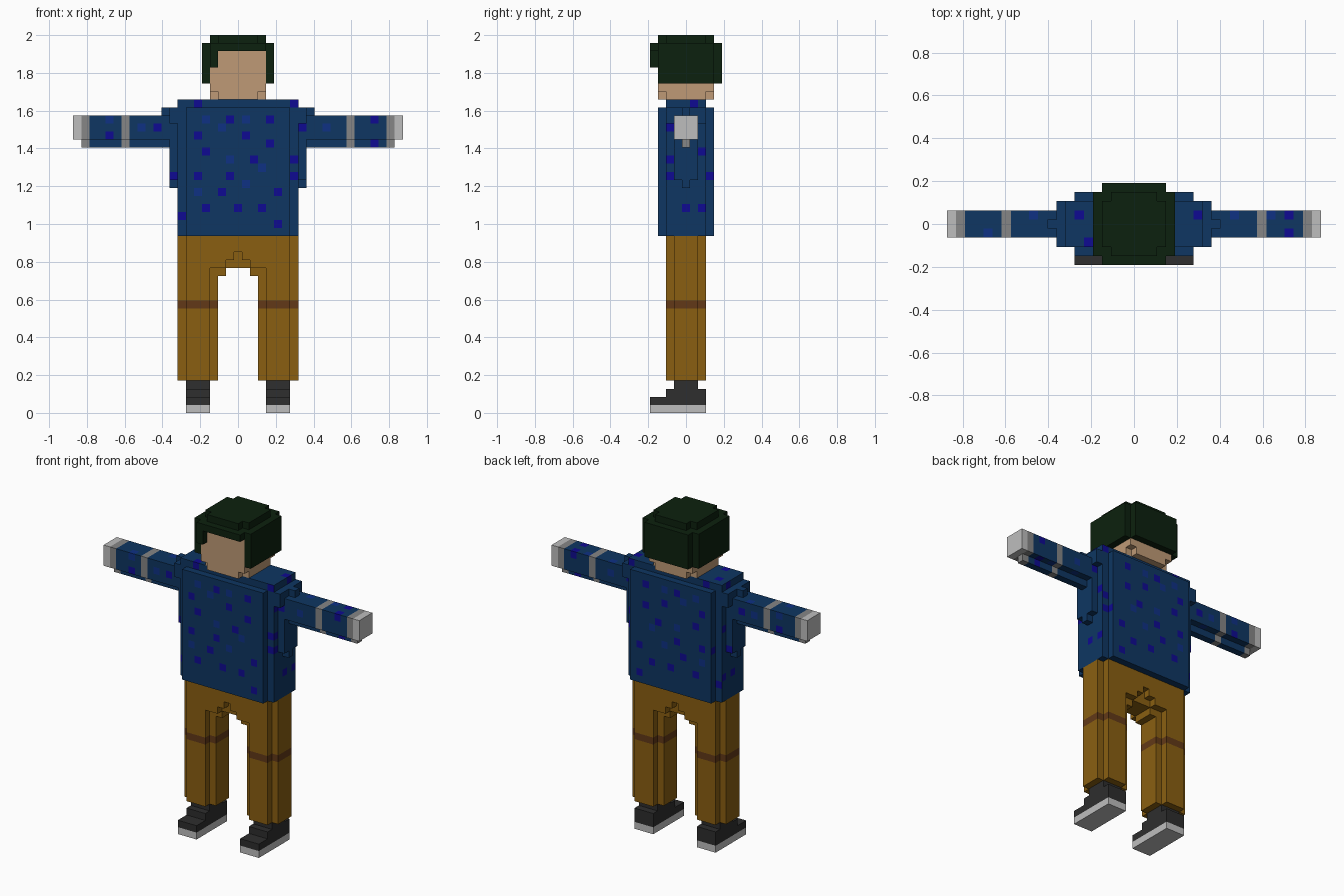
import bpy
import bmesh
from mathutils import Vector

if "Cube" in bpy.data.objects:
    bpy.data.objects.remove(bpy.data.objects["Cube"])

V = 2 / 47  # edge of one block


def lin(c):
    c /= 255
    return c / 12.92 if c <= 0.04045 else ((c + 0.055) / 1.055) ** 2.4


def material(name, r, g, b):
    m = bpy.data.materials.new(name)
    col = (lin(r), lin(g), lin(b), 1)
    m.diffuse_color = col
    m.use_nodes = True
    bsdf = next(n for n in m.node_tree.nodes if n.type == 'BSDF_PRINCIPLED')
    bsdf.inputs["Base Color"].default_value = col
    return m


hair_m = material("dark green hair", 12, 33, 14)
skin_m = material("skin", 191, 154, 118)
shirt_m = material("navy sweater", 14, 54, 98)
spot_m = material("violet spot", 15, 10, 146)
pale_m = material("blue spot", 14, 49, 132)
cuff_m = material("grey cuff", 134, 134, 134)
white_m = material("light grey", 190, 190, 190)
pants_m = material("ochre trousers", 138, 95, 17)
band_m = material("brown band", 98, 57, 23)
shoe_m = material("charcoal shoe", 46, 46, 46)


def box(x0, x1, y0, y1, z0, z1):
    """Block cells, all ends inclusive."""
    return {(x, y, z) for x in range(x0, x1 + 1)
            for y in range(y0, y1 + 1) for z in range(z0, z1 + 1)}


def octagon(x, rx, ry, z0, z1):
    """Upright block column centred on x with its corner cells left out."""
    return box(x - rx, x + rx, 1 - ry, ry - 1, z0, z1) | box(x - rx + 1, x + rx - 1, -ry, ry, z0, z1)


def mirrored(cells):
    return cells | {(-x, y, z) for x, y, z in cells}


def build(name, cells, mats, rule=None):
    """Skin the cells with their exposed faces; rule(cell, normal) picks the slot."""
    bm = bmesh.new()
    verts = {}

    def vert(p):
        if p not in verts:
            verts[p] = bm.verts.new(Vector(((p[0] - .5) * V, (p[1] - .5) * V, p[2] * V)))
        return verts[p]

    for c in sorted(cells):
        for a in range(3):
            for s in (0, 1):
                n = [0, 0, 0]
                n[a] = 2 * s - 1
                if tuple(c[i] + n[i] for i in range(3)) in cells:
                    continue
                ring = []
                for u, w in ((0, 0), (1, 0), (1, 1), (0, 1)):
                    p = list(c)
                    p[a] += s
                    p[(a + 1) % 3] += u
                    p[(a + 2) % 3] += w
                    ring.append(vert(tuple(p)))
                f = bm.faces.new(ring if s else ring[::-1])
                if rule:
                    f.material_index = rule(c, n)
    me = bpy.data.meshes.new(name)
    bm.to_mesh(me)
    bm.free()
    for m in mats:
        me.materials.append(m)
    ob = bpy.data.objects.new(name, me)
    bpy.context.collection.objects.link(ob)
    return ob


# Spots on the sweater: (x, z) front and back, (y, z) sides, (x, y) top
FRONT = {(-5, 38), (7, 38), (-1, 36), (4, 36), (-5, 34), (8, 35), (1, 34), (-4, 32),
         (2, 31), (4, 33), (7, 31), (-5, 29), (-8, 29), (-1, 29), (7, 29), (-2, 27),
         (5, 27), (-4, 25), (0, 25), (3, 25), (-7, 24), (5, 23),
         (-16, 34), (-10, 35), (17, 36), (17, 33)}
FRONT_PALE = {(-4, 36), (1, 36), (-2, 35), (-1, 31), (3, 30), (-5, 27), (1, 28),
              (-16, 36), (-12, 35), (11, 35)}
SIDE = {(-2, 35), (2, 32), (-2, 31), (-2, 29), (3, 29), (0, 25), (2, 25), (1, 38)}
TOP = {(-6, 1), (7, 1), (17, 1), (17, -1), (-5, -2)}
TOP_PALE = {(-11, 1), (11, 1), (15, 1), (-16, -1)}


def knit(c, n):
    x, y, z = c
    if n[1]:
        return 1 if (x, z) in FRONT else 2 if (x, z) in FRONT_PALE else 0
    if n[0]:
        return 1 if (y, z) in SIDE and abs(x) < 9 else 0
    return 1 if (x, y) in TOP else 2 if (x, y) in TOP_PALE else 0


def sleeve(c, n):
    return 3 if abs(c[0]) in (14, 19) else knit(c, n)


# Sweater body with stepped corners, side swells and shoulder caps
torso = octagon(0, 7, 3, 22, 37) | box(-7, 7, -2, 2, 38, 38)
torso |= mirrored(box(8, 8, -2, 2, 36, 37) | box(8, 8, -1, 1, 29, 37)
                  | box(8, 8, 0, 0, 28, 28) | box(9, 9, 0, 0, 37, 37))
build("sweater_body", torso, [shirt_m, spot_m, pale_m], knit)

# Arms: square sleeve with a ridge underneath, cuffs and hands
arm = box(9, 19, -1, 1, 34, 36) | box(9, 19, 0, 0, 33, 33)
hand = box(20, 20, -1, 1, 34, 36)
for side, s in (("left", 1), ("right", -1)):
    build(side + "_sleeve", {(s * x, y, z) for x, y, z in arm},
          [shirt_m, spot_m, pale_m, cuff_m], sleeve)
    build(side + "_hand", {(s * x, y, z) for x, y, z in hand}, [white_m])

# Trousers: two octagonal legs joined by a stepped crotch arch
trousers = mirrored(octagon(5, 2, 2, 4, 21))
trousers |= box(-6, 6, -2, 2, 20, 20) | box(-5, 5, -2, 2, 21, 21) | box(-7, 7, -1, 1, 20, 21)
trousers |= box(-2, 2, -1, 1, 18, 19) | mirrored(box(2, 2, -1, 1, 17, 17))
trousers |= mirrored(box(1, 3, -2, 2, 19, 19) | box(2, 3, -2, 2, 18, 18))
build("trousers", trousers, [pants_m, band_m], lambda c, n: int(c[2] == 13))

# Shoes and soles
shoe = box(4, 6, -4, 2, 1, 1) | box(4, 6, -2, 2, 2, 2) | box(4, 6, -1, 1, 3, 3)
sole = box(4, 6, -4, 2, 0, 0)
for side, s in (("left", 1), ("right", -1)):
    build(side + "_shoe", {(s * x, y, z) for x, y, z in shoe}, [shoe_m])
    build(side + "_sole", {(s * x, y, z) for x, y, z in sole}, [white_m])

# Head, with its lowest corners trimmed
head = box(-3, 3, -3, 3, 40, 44) | octagon(0, 3, 3, 39, 39)
build("head", head, [skin_m])

# Hair: rounded cap, open at the face, with one lock on the right
hair = octagon(0, 4, 4, 41, 45) | octagon(0, 3, 3, 46, 46)
hair -= head | box(-3, 3, -4, -4, 41, 44)
hair |= box(-3, -3, -4, -4, 43, 44)
build("hair", hair, [hair_m])
